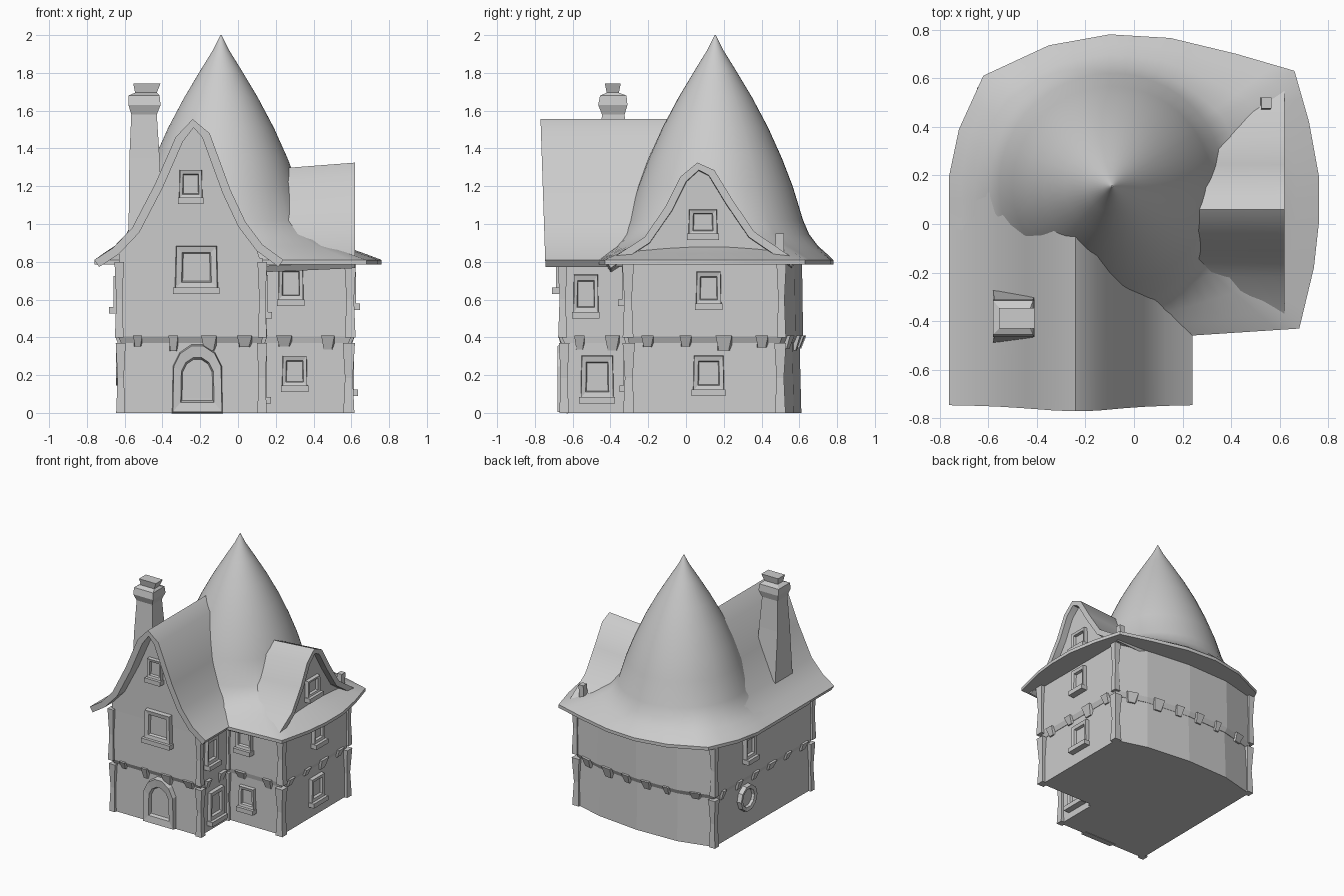
import bpy, math, random
from mathutils import Vector, Matrix

if "Cube" in bpy.data.objects:
    bpy.data.objects.remove(bpy.data.objects["Cube"])

random.seed(4)


def make(name, verts, faces, smooth=None):
    me = bpy.data.meshes.new(name)
    me.from_pydata([tuple(v) for v in verts], [], faces)
    ob = bpy.data.objects.new(name, me)
    bpy.context.collection.objects.link(ob)
    bpy.context.view_layer.objects.active = ob
    ob.select_set(True)
    bpy.ops.object.mode_set(mode='EDIT')
    bpy.ops.mesh.select_all(action='SELECT')
    bpy.ops.mesh.normals_make_consistent(inside=False)
    bpy.ops.object.mode_set(mode='OBJECT')
    if smooth:
        bpy.ops.object.shade_smooth_by_angle(angle=math.radians(smooth))
    ob.select_set(False)
    return ob


def loft(name, rings, smooth=None):
    """Closed skin through rings with equal point counts, capped at both ends."""
    n = len(rings[0])
    verts = [p for r in rings for p in r]
    faces = [(k*n + i, k*n + (i+1) % n, (k+1)*n + (i+1) % n, (k+1)*n + i)
             for k in range(len(rings) - 1) for i in range(n)]
    faces += [tuple(range(n))[::-1], tuple(range((len(rings)-1)*n, len(rings)*n))]
    return make(name, verts, faces, smooth)


def rect_ring(x0, x1, y0, y1, z):
    return [(x0, y0, z), (x1, y0, z), (x1, y1, z), (x0, y1, z)]


def shell(profile, t):
    """Thickens an open roof profile inwards and returns a closed outline."""
    inner = []
    for i, p in enumerate(profile):
        a, b = Vector(profile[max(i-1, 0)]), Vector(profile[min(i+1, len(profile)-1)])
        d = (b - a).normalized()
        inner.append((p[0] + d.y*t, p[1] - d.x*t))
    return profile + inner[::-1]


# ---- walls: L-shaped plan with a bowed back, upper floor jettied out
plan = [(-.635, -.66), (.13, -.66), (.13, -.31), (.60, -.31), (.60, .51),
        (.36, .58), (.0, .62), (-.35, .61), (-.625, .54)]


def plan_ring(z, s):
    return [(x*s, y*s, z) for x, y in plan]


loft("lower_walls", [plan_ring(0, .985), plan_ring(.37, .97), plan_ring(.39, .97)])
loft("upper_walls", [plan_ring(.37, .975), plan_ring(.405, 1.0), plan_ring(.82, .99)])

# corner posts, irregular like hand-cut timber
for i in (0, 1, 2, 3, 4, 8):
    x, y = plan[i]
    for lvl, (z0, z1, s) in enumerate([(0, .37, .978), (.40, .80, .99)]):
        w = .022 + random.random()*.008
        cx, cy = x*s, y*s
        loft(f"corner_post_{i}_{lvl}",
             [rect_ring(cx-w, cx+w, cy-w, cy+w, z0),
              rect_ring(cx-w*.7, cx+w*.7, cy-w*.7, cy+w*.7, (z0+z1)/2),
              rect_ring(cx-w*1.1, cx+w*1.1, cy-w*1.1, cy+w*1.1, z1)])

# rough brackets under the jetty
k = 0
for i in range(len(plan)):
    a, b = Vector(plan[i]), Vector(plan[(i+1) % len(plan)])
    d = (b - a).normalized()
    out = Vector((d.y, -d.x))
    cnt = max(1, round((b - a).length / .2))
    for j in range(cnt):
        c = a.lerp(b, (j + .5)/cnt)*.985
        w = .02 + random.random()*.025
        drop = .03 + random.random()*.03
        p = [c - d*w - out*.03, c + d*w - out*.03]
        q = [c + d*w + out*.028, c - d*w + out*.028]
        r = [c + d*w*.6 + out*.002, c - d*w*.6 + out*.002]
        loft(f"jetty_bracket_{k}", [[(v.x, v.y, .385-drop) for v in p + r],
                                    [(v.x, v.y, .41) for v in p + q]])
        k += 1

# ---- conical tower roof flaring into the wide eaves
C = Vector((-.09, .155))
eaves = [(.68, -.43), (.74, -.18), (.76, .0), (.76, .2), (.72, .42), (.66, .63),
         (.42, .70), (.15, .765), (-.1, .78), (-.35, .735), (-.62, .61),
         (-.72, .39), (-.76, .2), (-.76, -.1), (-.76, -.45), (-.3, -.45), (.22, -.46)]
edge = []
for i, p in enumerate(eaves):
    a, b = Vector(p), Vector(eaves[(i+1) % len(eaves)])
    cnt = max(1, round((b - a).length / .1))
    edge += [a.lerp(b, j/cnt) for j in range(cnt)]
dirs = [(e - C).normalized() for e in edge]


def skirt_ring(t, z):
    pts = [e.lerp(C + d*.475, t) for e, d in zip(edge, dirs)]
    return [(p.x, p.y, z) for p in pts]


rings = [skirt_ring(0, .785), skirt_ring(0, .81), skirt_ring(.25, .845),
         skirt_ring(.55, .885), skirt_ring(.85, .945)]
for r, z in [(.465, 1.02), (.41, 1.2), (.352, 1.35), (.28, 1.51), (.195, 1.67),
             (.105, 1.82), (.04, 1.925), (.003, 2.0)]:
    rings.append([(C.x + d.x*r, C.y + d.y*r, z) for d in dirs])
loft("tower_roof", rings, 35)

# ---- steep front gable with swept eaves
front = [(-.76, .81), (-.66, .875), (-.56, .98), (-.44, 1.21), (-.33, 1.46), (-.24, 1.555),
         (-.15, 1.48), (-.04, 1.18), (.04, 1.01), (.13, .89), (.24, .81)]
sh = shell(front, .045)
loft("front_gable_roof", [[(x, -.745 - .025*(z-.8)/.75, z) for x, z in sh],
                          [(x, -.35, z) for x, z in sh], [(x, .13, z) for x, z in sh]], 35)
wall = [(-.63, .78)] + [(max(x, -.63), z) for x, z in sh[11:][::-1][1:-1]] + [(.125, .78)]
wall = [(min(x, .125), z + .01) for x, z in wall]
loft("front_gable_wall", [[(x, -.655, z) for x, z in wall], [(x, -.1, z) for x, z in wall]])

# ---- right dormer gable
side = [(-.42, .80), (-.22, .93), (-.11, 1.09), (-.03, 1.25), (.06, 1.325),
        (.15, 1.285), (.245, 1.13), (.36, .96), (.58, .81)]
sh = shell(side, .04)
loft("dormer_roof", [[(x, y, z*s) for y, z in sh] for x, s in [(.62, 1), (.45, .99), (.1, .97)]], 35)
wall = sh[9:]
loft("dormer_wall", [[(x, y, z + .01) for y, z in wall] for x in (.57, .2)])

# ---- chimney with a thick collar and narrow top, plus small roof vent
loft("chimney", [rect_ring(*r) for r in [
    (-.58, -.40, -.49, -.27, .92), (-.575, -.415, -.46, -.31, 1.35),
    (-.565, -.43, -.445, -.325, 1.58), (-.58, -.41, -.465, -.31, 1.63),
    (-.58, -.415, -.455, -.315, 1.68), (-.545, -.43, -.42, -.355, 1.695),
    (-.555, -.41, -.43, -.345, 1.745)]])
loft("roof_vent", [rect_ring(.52, .56, .47, .52, .84), rect_ring(.525, .565, .475, .52, .95)])


# ---- openings: raised frame around a recessed pane, placed on any wall
def opening(name, outline, pos, turn, border=.72, depth=.028, sill=0):
    m = Matrix.Translation(pos) @ Matrix.Rotation(math.radians(turn), 4, 'Z')

    def ring(s, y):
        return [m @ Vector((u*s, y, v*s)) for u, v in outline]

    loft(name, [ring(1.05, .02), ring(1, -depth), ring(border, -depth*.8), ring(border*.92, -.003)])
    if sill:
        h = min(v for u, v in outline)
        loft(name + "_sill", [[m @ Vector(p) for p in rect_ring(-sill, sill, -.05, .02, h + dz)]
                              for dz in (-.03, .005)])


def box(w, h):
    return [(-w/2, -h/2), (w/2, -h/2), (w/2*.95, h/2), (-w/2*.95, h/2)]


for name, w, h, pos, turn in [
        ("front_upper_window", .22, .22, (-.22, -.66, .77), 0),
        ("front_gable_window", .12, .15, (-.25, -.655, 1.21), 0),
        ("wing_front_upper_window", .13, .18, (.28, -.31, .685), 0),
        ("wing_front_lower_window", .13, .16, (.30, -.302, .22), 0),
        ("right_upper_window", .13, .17, (.597, .12, .66), 90),
        ("right_lower_window", .16, .18, (.585, .12, .21), 90),
        ("dormer_window", .15, .13, (.57, .09, 1.01), 90),
        ("porch_side_upper_window", .13, .2, (.13, -.53, .63), 90),
        ("porch_side_lower_window", .17, .22, (.126, -.47, .19), 90),
        ("left_upper_window", .12, .17, (-.632, .13, .64), -90)]:
    opening(name, box(w, h), pos, turn, sill=w*.56)
opening("left_round_window", [(.1*math.cos(a*math.pi/5), .1*math.sin(a*math.pi/5))
                              for a in range(10)], (-.618, .14, .24), -90)

# arched front door
arch = [(-.13, -.16), (.13, -.16), (.125, .08), (.09, .15), (.03, .19),
        (-.03, .19), (-.09, .15), (-.125, .08)]
opening("front_door", arch, (-.215, -.645, .165), 0, border=.68, depth=.035)
